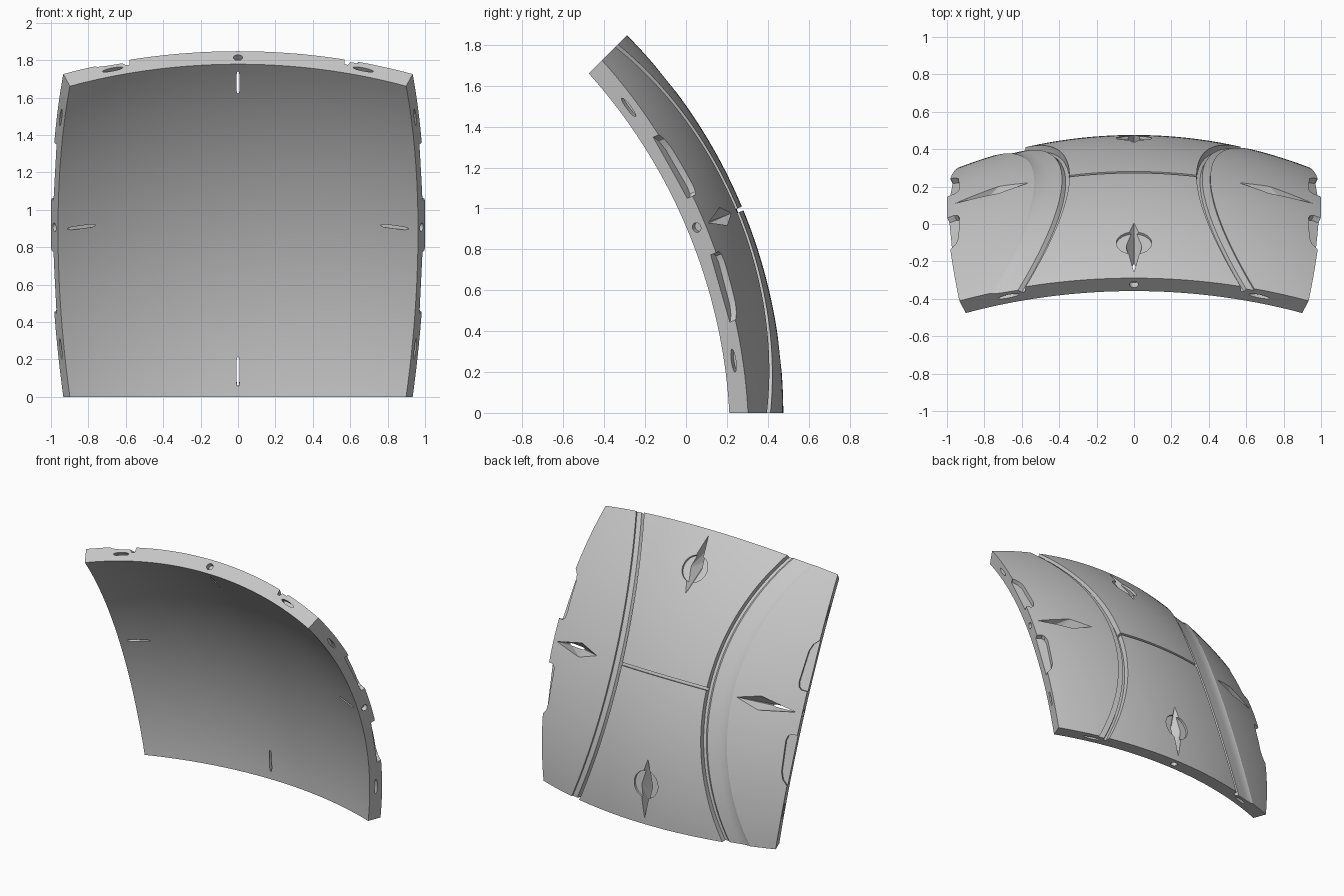
import bpy, bmesh
from math import sin, cos, tan, radians, sqrt, pi, degrees
from mathutils import Matrix, Vector

if "Cube" in bpy.data.objects:
    bpy.data.objects.remove(bpy.data.objects["Cube"], do_unlink=True)

HALF = 22.5                      # half the angular span of the square panel
OUTER, INNER, ABOVE = 2.613, 2.515, 2.66
CENTRE = Vector((0, -2.137, 0))
S, C = sin(radians(HALF)), cos(radians(HALF))
RIGHT, UP, OUT = Vector((1, 0, 0)), Vector((0, -S, C)), Vector((0, C, S))


def to_world(p):
    return CENTRE + RIGHT * p[0] + UP * p[1] + OUT * p[2]


def on_sphere(x, v, r, turn=0):
    """Point at offset x, latitude v (degrees) and radius r, on any of the four edges."""
    rho = sqrt(r * r - x * x)
    p = Vector((x, rho * sin(radians(v)), rho * cos(radians(v))))
    return to_world(Matrix.Rotation(turn * pi / 2, 3, 'Z') @ p)


def finish(bm, name):
    bmesh.ops.recalc_face_normals(bm, faces=bm.faces[:])
    mesh = bpy.data.meshes.new(name)
    bm.to_mesh(mesh)
    bm.free()
    obj = bpy.data.objects.new(name, mesh)
    bpy.context.collection.objects.link(obj)
    return obj


def loft(bm, rings):
    rows = [[bm.verts.new(p) for p in ring] for ring in rings]
    n = len(rows[0])
    for a, b in zip(rows, rows[1:]):
        for i in range(n):
            j = (i + 1) % n
            bm.faces.new((a[i], a[j], b[j], b[i]))
    bm.faces.new(rows[0][::-1])
    bm.faces.new(rows[-1])


def hull(bm, points):
    verts = [bm.verts.new(p) for p in points]
    res = bmesh.ops.convex_hull(bm, input=verts)
    spare = [g for g in res["geom_interior"] if isinstance(g, bmesh.types.BMVert)]
    bmesh.ops.delete(bm, geom=spare, context='VERTS')


def circle(n):
    return [(cos(2 * pi * i / n), sin(2 * pi * i / n)) for i in range(n)]


def cut(target, cutter):
    mod = target.modifiers.new("cut", 'BOOLEAN')
    mod.operation, mod.solver, mod.object = 'DIFFERENCE', 'EXACT', cutter
    bpy.context.view_layer.objects.active = target
    bpy.ops.object.modifier_apply(modifier=mod.name)
    bpy.data.objects.remove(cutter, do_unlink=True)


# Thick spherical panel bounded by four planes through the sphere centre
bm = bmesh.new()
bmesh.ops.create_grid(bm, x_segments=48, y_segments=48, size=radians(HALF))
for v in bm.verts:
    v.co = to_world(Vector((tan(v.co.x), tan(v.co.y), 1)).normalized() * OUTER)
shell = bmesh.ops.extrude_face_region(bm, geom=bm.faces[:], use_keep_orig=True)
for g in shell["geom"]:
    if isinstance(g, bmesh.types.BMVert):
        g.co = CENTRE + (g.co - CENTRE) * (INNER / OUTER)
panel = finish(bm, "curved_panel")

# Hourglass pair of arched seams: a narrow one and one with a wide soft ramp
UPPER = ABOVE - OUTER
NARROW = [(0, UPPER), (0, -.035), (.018, -.035), (.03, -.012), (.072, -.012), (.078, UPPER)]
WIDE = [(0, UPPER), (0, -.035), (.02, -.035), (.04, -.016), (.12, -.014),
        (.17, -.008), (.195, .003), (.195, UPPER)]
bm = bmesh.new()
for side, start, profile in ((1, .335, NARROW), (-1, .345, WIDE)):
    rings = []
    for i in range(49):
        t = (i / 24 - 1) * 1.06
        x = start + .235 * t * t
        rings.append([on_sphere(side * (x + dx), HALF * t, OUTER + h) for dx, h in profile])
    loft(bm, rings)
cut(panel, finish(bm, "arched_seam_cutter"))

# Straight seam joining the arches
bm = bmesh.new()
loft(bm, [[on_sphere(-.352 + .7 * i / 16, v, r)
           for v, r in ((-.22, ABOVE), (-.22, 2.585), (.22, 2.585), (.22, ABOVE))]
          for i in range(17)])
cut(panel, finish(bm, "cross_seam_cutter"))

# Shallow round seats, edge notches, dowel holes and biscuit slots
bm = bmesh.new()
for turn in range(4):
    if turn % 2 == 0:
        loft(bm, [[on_sphere(.095 * a, 16.3 + degrees(.095 / OUTER) * b, r, turn)
                   for a, b in circle(40)] for r in (2.598, ABOVE)])
    else:
        outline = [(.15, 23.5), (.15, 21.6), (.165, 21.2), (.2, 21), (.41, 21.3),
                   (.46, 21.7), (.49, 22.4), (.49, 23.5)]
        for s in (1, -1):
            loft(bm, [[on_sphere(s * x, v, r, turn) for x, v in outline]
                      for r in (2.582, ABOVE)])
    for x, length, thick in ((0, .024, .022), (.67, .055, .012), (-.67, .055, .012)):
        loft(bm, [[on_sphere(x + length * a, v, 2.565 + thick * b, turn)
                   for a, b in circle(20)] for v in (21.7, 23.5)])
cut(panel, finish(bm, "edge_detail_cutter"))

# Kite-shaped recesses whose keel breaks through as a slit on the inside
bm = bmesh.new()
for turn in range(4):
    kite = [(0, 12.4), (.048, 16), (-.048, 16), (0, 21.5)]
    points = [on_sphere(x, v, r, turn) for x, v in kite for r in (2.614, ABOVE)]
    points += [on_sphere(x, v, 2.505, turn) for x in (.004, -.004) for v in (18.3, 21.2)]
    hull(bm, points)
cut(panel, finish(bm, "kite_recess_cutter"))

# Single plain grey
grey = bpy.data.materials.new("plain_grey")
grey.use_nodes = True
colour = (.58, .58, .58, 1)
grey.diffuse_color = colour
grey.node_tree.nodes["Principled BSDF"].inputs["Base Color"].default_value = colour
panel.data.materials.clear()
panel.data.materials.append(grey)

for o in bpy.context.selected_objects:
    o.select_set(False)
panel.select_set(True)
bpy.context.view_layer.objects.active = panel
bpy.ops.object.shade_smooth_by_angle(angle=radians(25))
